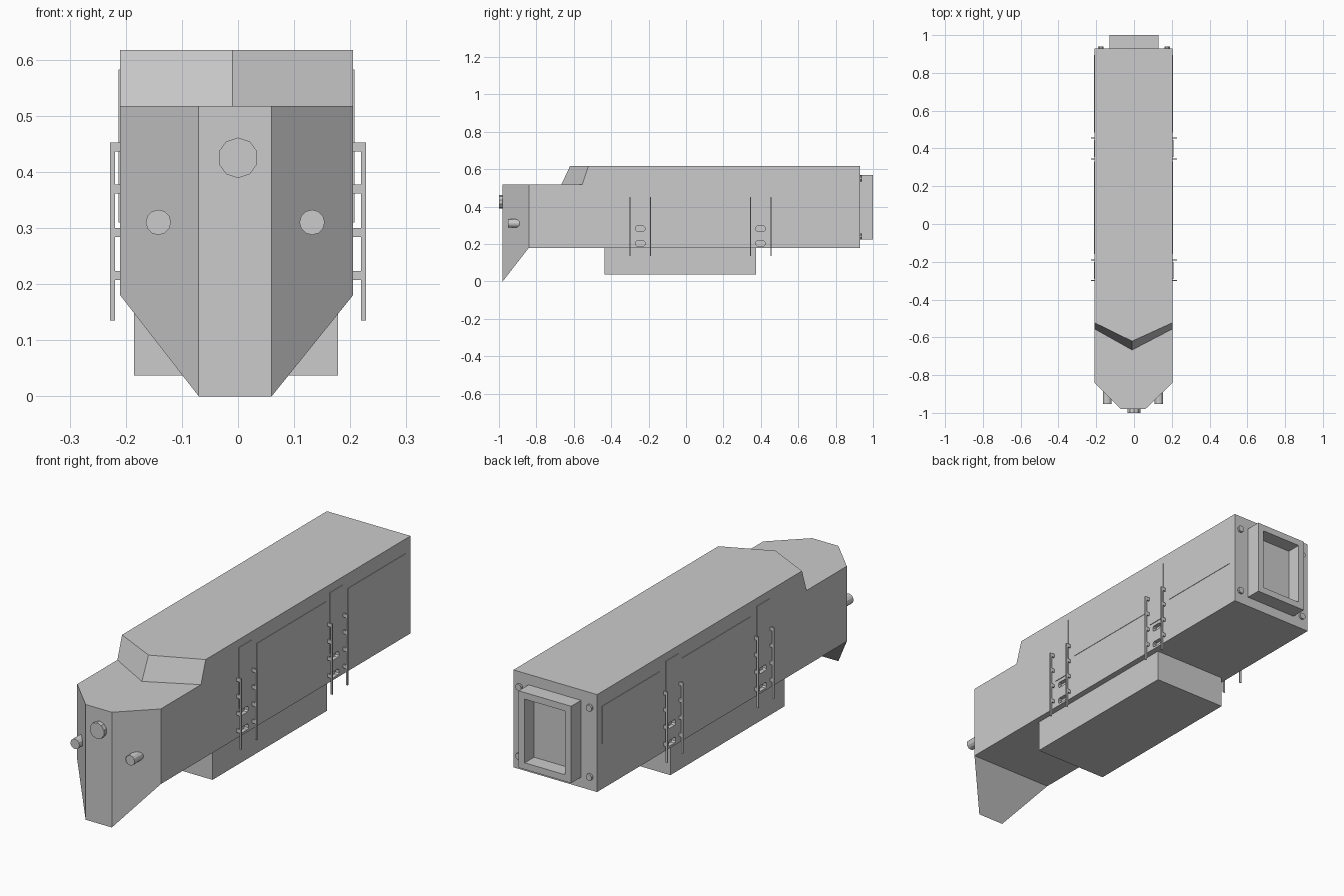
import bpy, bmesh, math
from mathutils import Vector

if "Cube" in bpy.data.objects:
    bpy.data.objects.remove(bpy.data.objects["Cube"])

XL, XR = -0.21, 0.205            # hull side planes


def mesh_object(name, bm):
    bmesh.ops.recalc_face_normals(bm, faces=bm.faces)
    me = bpy.data.meshes.new(name)
    bm.to_mesh(me)
    bm.free()
    ob = bpy.data.objects.new(name, me)
    bpy.context.collection.objects.link(ob)
    return ob


def add_box(bm, lo, hi):
    vs = bmesh.ops.create_cube(bm, size=1)["verts"]
    for v in vs:
        v.co = [l + (c + 0.5) * (h - l) for l, h, c in zip(lo, hi, v.co)]
    return vs


def box(name, lo, hi):
    bm = bmesh.new()
    add_box(bm, lo, hi)
    return mesh_object(name, bm)


def y_cylinder(name, x, z, y0, y1, r, sides):
    bpy.ops.mesh.primitive_cylinder_add(vertices=sides, radius=r, depth=y1 - y0,
                                        location=(x, (y0 + y1) / 2, z),
                                        rotation=(math.pi / 2, 0, 0))
    bpy.context.object.name = name


# Main hull: wedge nose, low deck, V-shaped windshield, long roof
P = dict(
    a=(XL, -.84, .18), b=(XR, -.84, .18), c=(XL, .93, .18), d=(XR, .93, .18),
    e=(-.07, -.98, 0), f=(.06, -.98, 0), g=(-.07, -.98, .517), h=(.06, -.98, .517),
    i=(XL, -.84, .517), j=(XR, -.84, .517), k=(XL, -.555, .517), l=(XR, -.555, .517),
    m=(-.01, -.667, .517), n=(XL, -.522, .617), o=(XR, -.522, .617),
    p=(-.01, -.62, .617), q=(XL, .93, .617), r=(XR, .93, .617))
bm = bmesh.new()
V = {key: bm.verts.new(co) for key, co in P.items()}
for face in ("abdc", "aefb", "efhg", "aegi", "fbjh", "ghjlmki", "kmpn", "mlop",
             "nporq".replace(" ", ""), "caiknq", "bdrolj", "cdrq"):
    bm.faces.new([V[ch] for ch in face])
hull = mesh_object("hull", bm)

# Step pockets cut into both sides between the handrails
bm = bmesh.new()
for yc in (-0.245, 0.398):
    for zc in (0.203, 0.282):
        for x in (XL, XR):
            vs = add_box(bm, (x - .018, yc - .025, zc - .013), (x + .018, yc + .025, zc + .013))
            edges = [e for e in {e for v in vs for e in v.link_edges}
                     if abs(e.verts[0].co.x - e.verts[1].co.x) > .01]
            bmesh.ops.bevel(bm, geom=edges, offset=.006, segments=1, affect='EDGES')
cutter = mesh_object("step_pocket_cutter", bm)
cutter.hide_render = True
mod = hull.modifiers.new("pockets", 'BOOLEAN')
mod.object, mod.operation, mod.solver = cutter, 'DIFFERENCE', 'EXACT'
bpy.context.view_layer.objects.active = hull
bpy.ops.object.modifier_apply(modifier=mod.name)
bpy.data.objects.remove(cutter)

# Windshield panes lying just above the slanted glass planes
for name, keys in (("left_windshield", "kmpn"), ("right_windshield", "mlop")):
    pts = [Vector(P[ch]) for ch in keys]
    mid = sum(pts, Vector()) / 4
    nrm = (pts[1] - pts[0]).cross(pts[3] - pts[0]).normalized()
    bm = bmesh.new()
    bm.faces.new([bm.verts.new(mid + (q - mid) * .88 + nrm * .0015) for q in pts])
    mesh_object(name, bm)

# Underslung tank
box("fuel_tank", (-.185, -.435, .037), (.178, .375, .185))

# Side panels, doors, handrails with standoffs
for side, x, s in (("left", XL, -1), ("right", XR, 1)):
    def side_box(name, out0, out1, y0, y1, z0, z1):
        xs = sorted((out0, out1))
        return box(f"{side}_{name}", (xs[0], y0, z0), (xs[1], y1, z1))

    side_box("middle_panel", x - s * .002, x + s * .002, -.16, .33, .382, .552)
    side_box("rear_panel", x - s * .002, x + s * .002, .485, .895, .382, .552)
    for y0, y1 in ((-.30, -.19), (.345, .455)):
        side_box("door", x - s * .002, x + s * .003, y0 + .01, y1 - .01, .31, .582)
        for yr in (y0, y1):
            side_box("handrail", s * .219, s * .228, yr - .003, yr + .003, .135, .452)
            for z in (.444, .369, .292, .215):
                side_box("rail_standoff", x - s * .002, s * .228, yr - .003, yr + .003, z - .008, z + .008)

# Headlight and marker lamps
y_cylinder("headlight", 0, .425, -1.0, -.97, .036, 10)
for x in (-.142, .132):
    y_cylinder("marker_lamp", x, .31, -.953, -.885, .0225, 12)

# Rear gangway: box with a deep inset doorway
bm = bmesh.new()
add_box(bm, (-.13, .925, .225), (.13, 1.0, .57))
bm.normal_update()
rear = max(bm.faces, key=lambda f: f.calc_center_median().y)
bmesh.ops.inset_region(bm, faces=[rear], thickness=.042)
bmesh.ops.inset_region(bm, faces=[rear], thickness=0.0001, depth=0)
bmesh.ops.translate(bm, verts=rear.verts, vec=(0, -.066, 0))
mesh_object("rear_gangway", bm)

# Rear corner lamps
for x in (-.175, .175):
    for z in (.24, .55):
        y_cylinder("rear_lamp", x, z, .925, .94, .015, 10)
